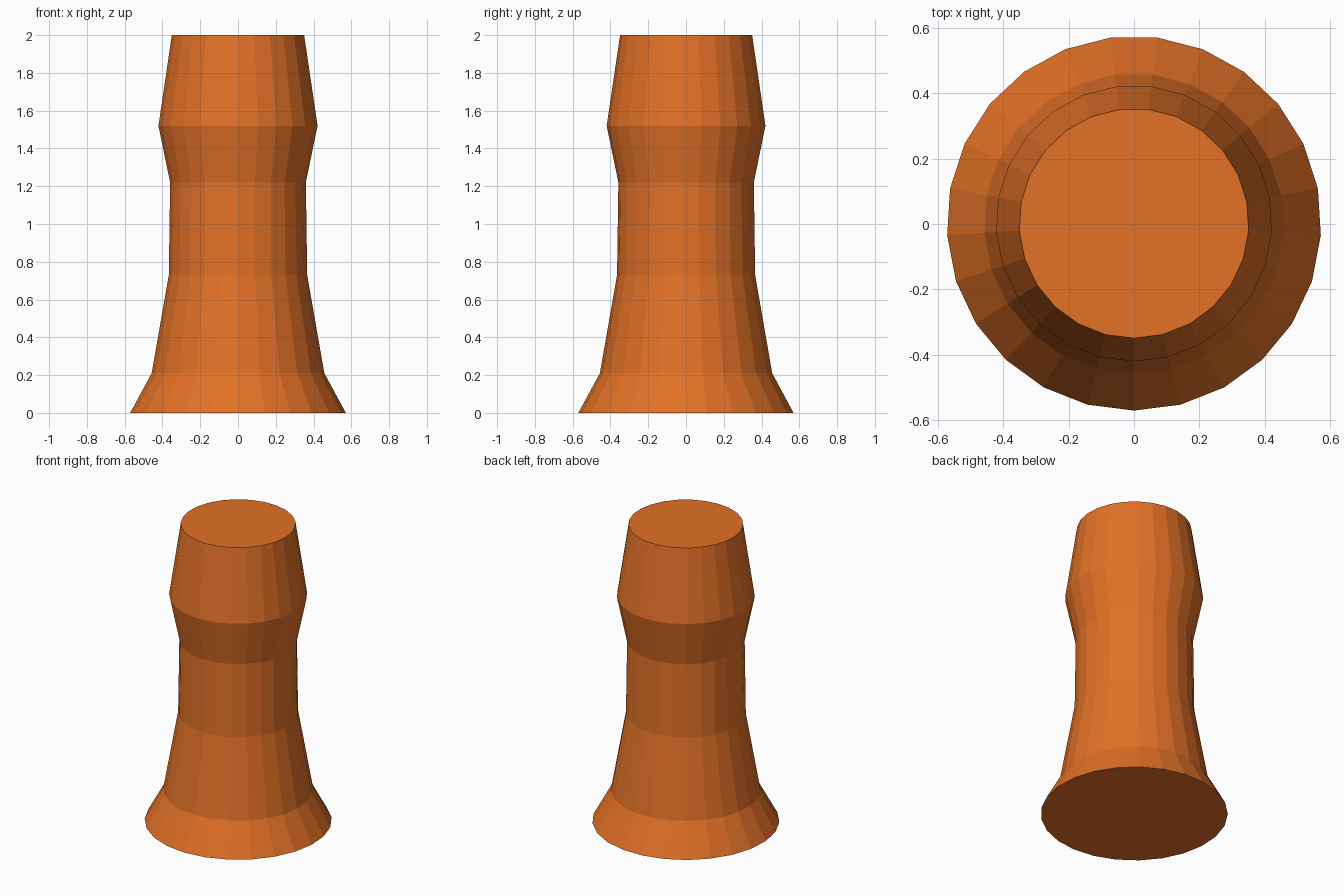
import bpy
import bmesh
import math

cube = bpy.data.objects.get("Cube")
if cube:
    bpy.data.objects.remove(cube, do_unlink=True)

SIDES = 25
# (radius, height) of each ring, from the flared foot to the flat top
PROFILE = [(0.572, 0), (0.458, 0.21), (0.367, 0.73),
           (0.36, 1.22), (0.422, 1.52), (0.351, 2)]

# Orange material
orange = bpy.data.materials.new("orange")
orange.use_nodes = True
colour = (0.76, 0.165, 0.02, 1)
orange.diffuse_color = colour
orange.node_tree.nodes["Principled BSDF"].inputs["Base Color"].default_value = colour

# Turned body: one ring per profile point, with a corner at the front
bm = bmesh.new()
rings = []
for radius, height in PROFILE:
    ring = []
    for i in range(SIDES):
        a = math.tau * i / SIDES - math.pi / 2
        ring.append(bm.verts.new((radius * math.cos(a),
                                  radius * math.sin(a) + 0.002, height)))
    rings.append(ring)

# Side walls
for low, high in zip(rings, rings[1:]):
    for i in range(SIDES):
        j = (i + 1) % SIDES
        bm.faces.new((low[i], low[j], high[j], high[i]))

# Flat caps
bm.faces.new(rings[0][::-1])
bm.faces.new(rings[-1])

mesh = bpy.data.meshes.new("turned_body")
bm.to_mesh(mesh)
bm.free()
mesh.materials.append(orange)
body = bpy.data.objects.new("turned_body", mesh)
bpy.context.collection.objects.link(body)
